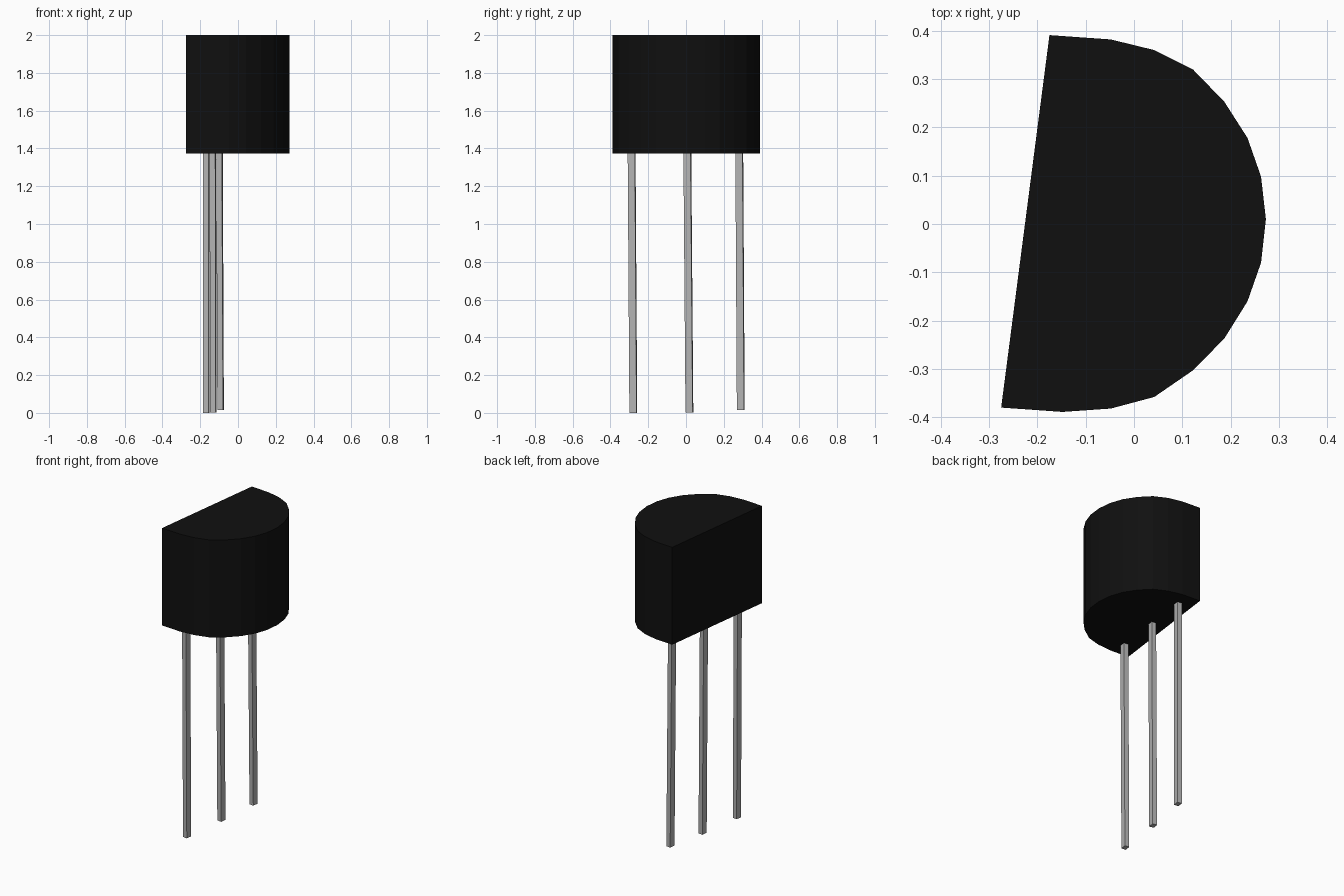
import bpy, bmesh
from mathutils import Matrix, Vector
from math import radians

if "Cube" in bpy.data.objects:
    bpy.data.objects.remove(bpy.data.objects["Cube"])

TILT = radians(-7.4)  # the whole part is turned slightly about z


def material(name, rgb):
    mat = bpy.data.materials.new(name)
    mat.diffuse_color = (*rgb, 1)
    mat.use_nodes = True
    mat.node_tree.nodes["Principled BSDF"].inputs["Base Color"].default_value = mat.diffuse_color
    return mat


def prism(name, bottom, top, mat):
    """Solid between two matching outlines."""
    bm = bmesh.new()
    lo = [bm.verts.new(p) for p in bottom]
    hi = [bm.verts.new(p) for p in top]
    bm.faces.new(lo)
    bm.faces.new(hi)
    n = len(lo)
    for i in range(n):
        j = (i + 1) % n
        bm.faces.new((lo[i], lo[j], hi[j], hi[i]))
    bmesh.ops.recalc_face_normals(bm, faces=bm.faces)
    mesh = bpy.data.meshes.new(name)
    bm.to_mesh(mesh)
    bm.free()
    obj = bpy.data.objects.new(name, mesh)
    bpy.context.collection.objects.link(obj)
    mesh.materials.append(mat)
    return obj


black = material("black_plastic", (0.005, 0.005, 0.005))
metal = material("lead_metal", (0.45, 0.45, 0.45))

# D-shaped casing
outline = [(-0.275, -0.38), (-0.148, -0.389), (-0.048, -0.382), (0.042, -0.358),
           (0.122, -0.303), (0.187, -0.237), (0.235, -0.16), (0.263, -0.08),
           (0.273, 0.01), (0.263, 0.098), (0.235, 0.178), (0.187, 0.253),
           (0.122, 0.32), (0.042, 0.36), (-0.048, 0.382), (-0.175, 0.391)]
prism("casing", [(x, y, 1.372) for x, y in outline],
      [(x, y, 2.0) for x, y in outline], black)

# Three slightly leaning leads: bottom centre, top centre
rot = Matrix.Rotation(TILT, 3, 'Z')
corners = [rot @ Vector((sx * 0.015, sy * 0.019, 0))
           for sx, sy in ((-1, -1), (1, -1), (1, 1), (-1, 1))]
leads = {"lead_near": ((-0.168, -0.279, 0.0), (-0.168, -0.288, 1.38)),
         "lead_middle": ((-0.131, 0.018, 0.003), (-0.133, 0.007, 1.38)),
         "lead_far": ((-0.092, 0.29, 0.014), (-0.098, 0.282, 1.38))}
for name, (a, b) in leads.items():
    prism(name, [Vector(a) + c for c in corners],
          [Vector(b) + c for c in corners], metal)
